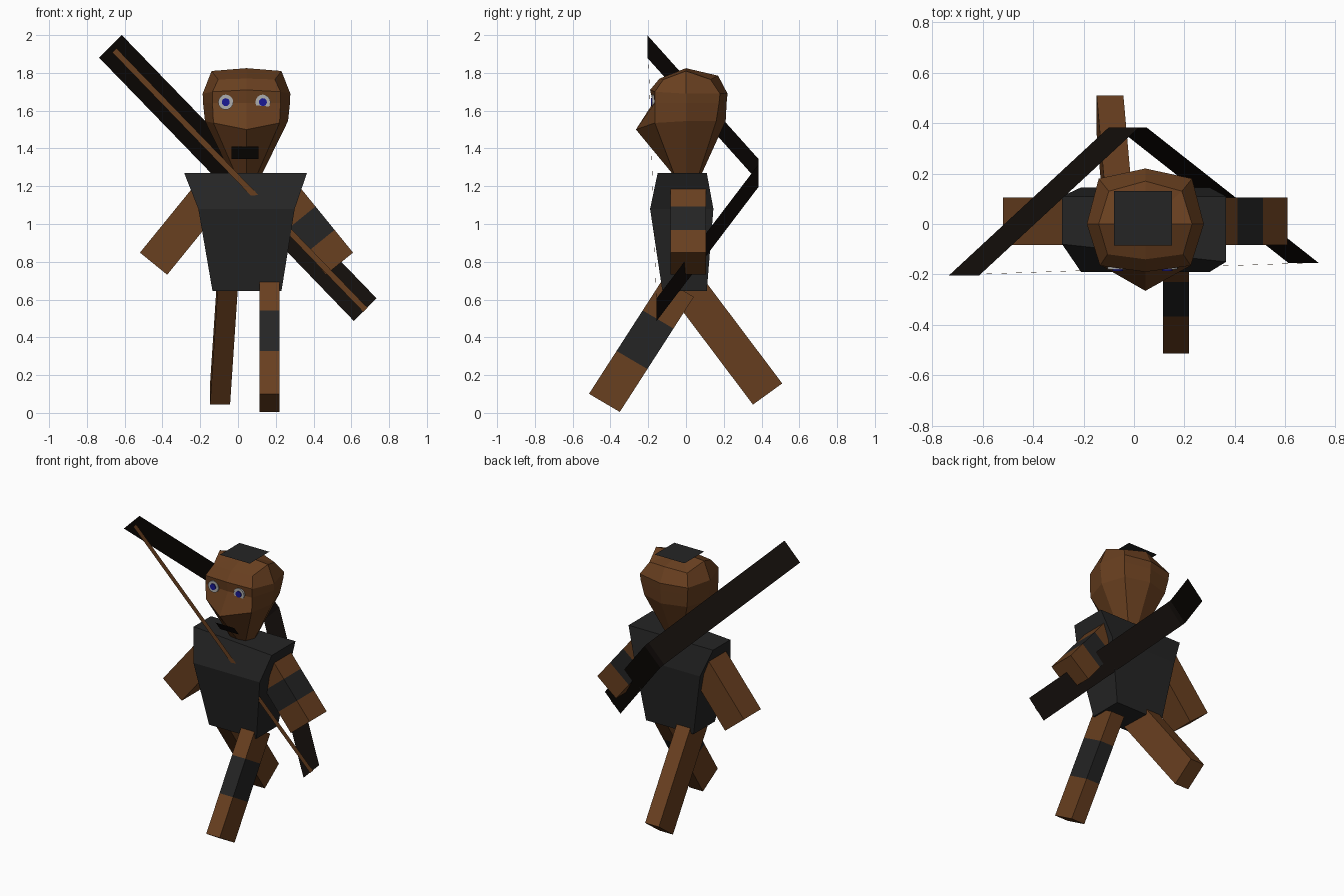
import bpy, bmesh, math
from mathutils import Vector

if "Cube" in bpy.data.objects:
    bpy.data.objects.remove(bpy.data.objects["Cube"])


def material(name, rgb):
    m = bpy.data.materials.new(name)
    m.diffuse_color = (*rgb, 1)
    m.use_nodes = True
    m.node_tree.nodes["Principled BSDF"].inputs["Base Color"].default_value = m.diffuse_color
    return m


BROWN = material("brown", (0.14, 0.05, 0.014))
DARK = material("charcoal", (0.018, 0.018, 0.018))
BLACK = material("black", (0.006, 0.004, 0.003))
GREY = material("eye_grey", (0.42, 0.42, 0.42))
BLUE = material("eye_blue", (0.01, 0.01, 0.3))


def finish(name, bm, mats):
    bmesh.ops.recalc_face_normals(bm, faces=bm.faces)
    me = bpy.data.meshes.new(name)
    bm.to_mesh(me)
    bm.free()
    for m in mats:
        me.materials.append(m)
    ob = bpy.data.objects.new(name, me)
    bpy.context.collection.objects.link(ob)
    return ob


def loft(name, rings, mats, slots=None, top=None):
    """Skin closed rings; cap both ends, or fan the last ring to a top point."""
    bm = bmesh.new()
    vs = [[bm.verts.new(p) for p in r] for r in rings]
    n = len(vs[0])
    for k, (a, b) in enumerate(zip(vs, vs[1:])):
        for i in range(n):
            j = (i + 1) % n
            f = bm.faces.new((a[i], a[j], b[j], b[i]))
            f.material_index = slots[k] if slots else 0
    bm.faces.new(vs[0])
    if top:
        t = bm.verts.new(top)
        for i in range(n):
            bm.faces.new((vs[-1][i], vs[-1][(i + 1) % n], t))
    else:
        bm.faces.new(vs[-1])
    return finish(name, bm, mats)


def ribbon(name, centres, half, mat):
    """Flat strip of quads through the centres."""
    bm = bmesh.new()
    h = Vector(half)
    rows = [(bm.verts.new(Vector(c) - h), bm.verts.new(Vector(c) + h)) for c in centres]
    for a, b in zip(rows, rows[1:]):
        bm.faces.new((a[0], a[1], b[1], b[0]))
    return finish(name, bm, [mat])


def limb(name, end, start, u, v, band=None):
    """Square bar from end to start, u and v are half-width vectors, band is a dark stripe."""
    end, start, u, v = map(Vector, (end, start, u, v))
    axis = start - end
    length = axis.length
    cuts = [0, *(band or ()), length]
    rings = []
    for t in cuts:
        c = end + axis.normalized() * t
        rings.append([c - u - v, c + u - v, c + u + v, c - u + v])
    loft(name, rings, [BROWN, DARK], [0, 1, 0] if band else [0])


# Torso: three four-cornered rings
loft("torso", [
    [(-.135, -.125, .645), (.23, -.125, .645), (.23, .11, .645), (-.135, .11, .645)],
    [(-.21, -.19, 1.08), (.30, -.19, 1.08), (.30, .145, 1.08), (-.21, .145, 1.08)],
    [(-.285, -.08, 1.27), (.365, -.15, 1.27), (.365, .11, 1.27), (-.285, .11, 1.27)],
], [DARK])


# Head: eight-sided rings, symmetric about x = CX
CX = 0.045


def head_ring(front, fcorner, side, bcorner, back):
    half = [fcorner, side, bcorner]
    return ([(CX, *front)] + [(CX + x, y, z) for x, y, z in half] + [(CX, *back)]
            + [(CX - x, y, z) for x, y, z in reversed(half)])


loft("head", [
    head_ring((-.075, 1.27), (.06, -.065, 1.27), (.085, 0, 1.27), (.06, .07, 1.27), (.085, 1.27)),
    head_ring((-.265, 1.50), (.175, -.165, 1.535), (.22, 0, 1.545), (.165, .16, 1.545), (.21, 1.545)),
    head_ring((-.175, 1.64), (.18, -.165, 1.64), (.23, 0, 1.64), (.18, .175, 1.64), (.215, 1.64)),
    head_ring((-.19, 1.71), (.18, -.165, 1.70), (.232, 0, 1.69), (.185, .18, 1.69), (.22, 1.69)),
    head_ring((-.14, 1.77), (.15, -.12, 1.765), (.185, 0, 1.81), (.145, .13, 1.765), (.17, 1.785)),
], [BROWN], top=(CX, 0, 1.825))

# Hair patch and mouth
ribbon("hair_patch", [(.035, -.085, 1.827), (.035, .13, 1.827)], (.115, 0, 0), DARK)
ribbon("mouth", [(.037, -.145, 1.345), (.037, -.197, 1.41)], (.072, 0, 0), BLACK)

# Eyes: a grey disc with a blue pupil
for side, x in (("left", -.065), ("right", .132)):
    for part, r, y, mat in (("eye", .04, -.18, GREY), ("pupil", .021, -.186, BLUE)):
        rings = [[(x + r * math.cos(a), yy, 1.645 + r * math.sin(a))
                  for a in (math.tau * i / 16 for i in range(16))]
                 for yy in (y + .02, y)]
        loft(f"{side}_{part}", rings, [mat])

# Arms: mirrored bars, the right one striped
for name, s, band in (("left_arm", -1, None), ("right_arm", 1, (.155, .315))):
    limb(name, (CX + s * .492, .011, .79), (CX + s * .175, .011, 1.18),
         (s * .072, 0, .0585), (0, .094, 0), band)

# Legs: one striding forward with a stripe, one back
limb("front_leg", (.167, -.432, .053), (.167, -.04, .662),
     (.052, 0, 0), (0, .0815, -.048), (.27, .525))
limb("back_leg", (-.095, .432, .10), (-.055, -.02, .70),
     (.053, 0, 0), (0, .0775, .056))

# Bow and its string
ribbon("bow", [(-.675, -.205, 1.94), (-.04, .383, 1.285), (-.01, .383, 1.255), (.673, -.155, .547)],
       (.06, 0, .06), BLACK)
ribbon("bow_string", [(-.655, -.2, 1.92), (.675, -.155, .545)], (.011, 0, .011), BROWN)
